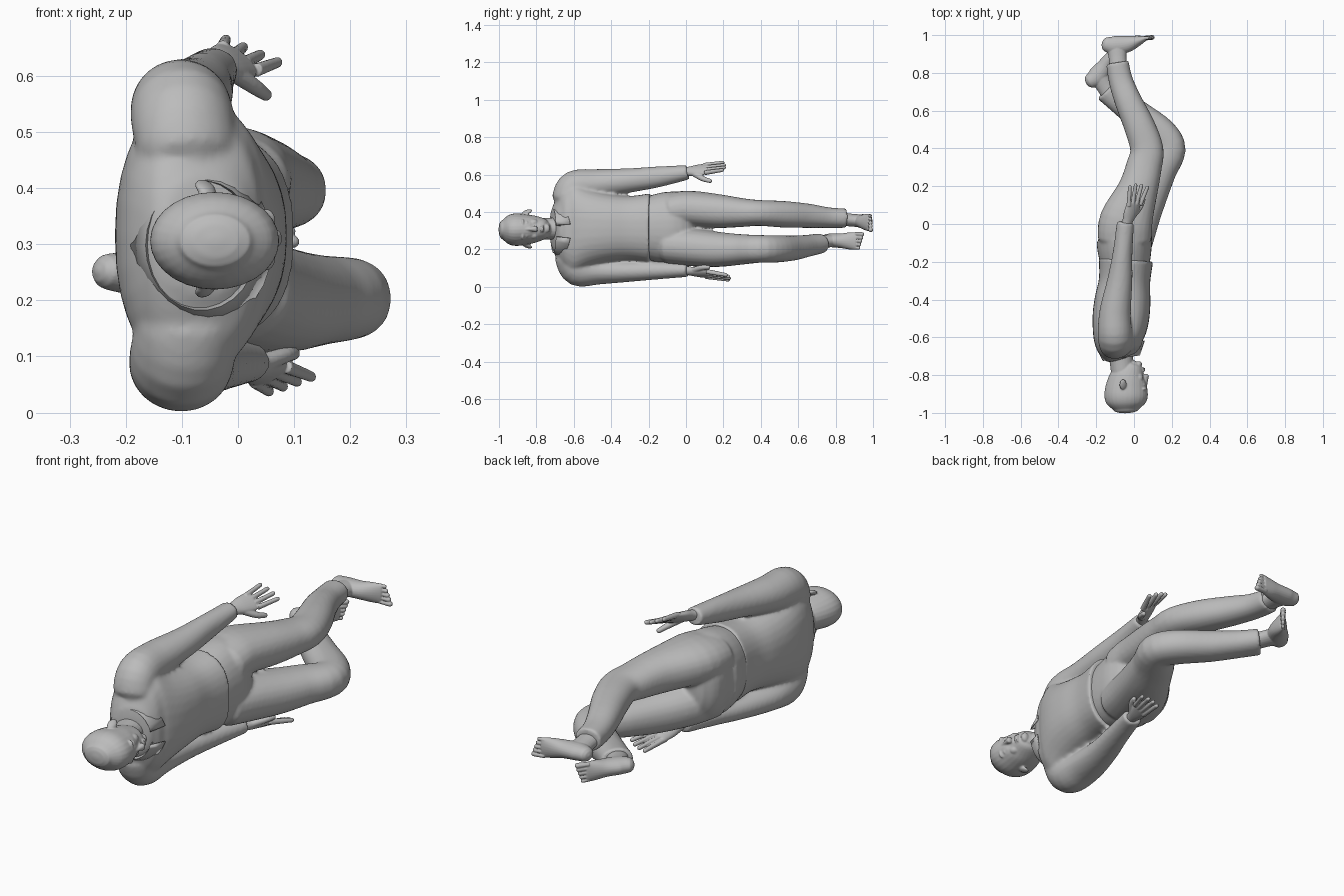
import bpy, bmesh, math
from mathutils import Vector

cube = bpy.data.objects.get("Cube")
if cube:
    bpy.data.objects.remove(cube, do_unlink=True)

grey = bpy.data.materials.new("plain_grey")
grey.use_nodes = True
grey.diffuse_color = (0.5, 0.5, 0.5, 1)
grey.node_tree.nodes["Principled BSDF"].inputs["Base Color"].default_value = (0.5, 0.5, 0.5, 1)


def finish(name, bm, angle=50):
    bmesh.ops.recalc_face_normals(bm, faces=bm.faces)
    mesh = bpy.data.meshes.new(name)
    bm.to_mesh(mesh)
    bm.free()
    mesh.materials.append(grey)
    obj = bpy.data.objects.new(name, mesh)
    bpy.context.collection.objects.link(obj)
    bpy.ops.object.select_all(action='DESELECT')
    obj.select_set(True)
    bpy.context.view_layer.objects.active = obj
    bpy.ops.object.shade_smooth_by_angle(angle=math.radians(angle))
    return obj


def fuse(name, parts, voxel, rounds):
    """Join parts into one skin and soften where they meet."""
    bpy.ops.object.select_all(action='DESELECT')
    for part in parts:
        part.select_set(True)
    bpy.context.view_layer.objects.active = parts[0]
    bpy.ops.object.join()
    obj = parts[0]
    obj.name = name
    skin = obj.modifiers.new("one_skin", 'REMESH')
    skin.mode = 'VOXEL'
    skin.voxel_size = voxel
    skin.use_smooth_shade = True
    soft = obj.modifiers.new("soften", 'SMOOTH')
    soft.factor = 0.5
    soft.iterations = rounds


def spline(keys, steps):
    """Catmull-Rom interpolation of rows of numbers."""
    rows = []
    for i in range(len(keys) - 1):
        p, q, r, s = keys[max(i - 1, 0)], keys[i], keys[i + 1], keys[min(i + 2, len(keys) - 1)]
        for k in range(steps):
            t = k / steps
            rows.append([b + t / 2 * (c - a + t * (2*a - 5*b + 4*c - d + t * (3*(b - c) + d - a)))
                         for a, b, c, d in zip(p, q, r, s)])
    return rows + [list(keys[-1])]


def loft(name, keys, wide=(0, 0, 1), tips=(0, 0), power=1.0, sides=24, steps=4):
    """Skin ellipses (x, y, z, half width along wide, half depth); tips round the ends."""
    rows = spline(keys, steps)
    centres = [Vector(r[:3]) for r in rows]
    frames = []
    for i, row in enumerate(rows):
        tangent = (centres[min(i + 1, len(rows) - 1)] - centres[max(i - 1, 0)]).normalized()
        u = Vector(wide)
        u = (u - tangent * u.dot(tangent)).normalized()
        frames.append((centres[i], tangent, u, row[3], row[4]))
    for end, sign in ((0, -1), (-1, 1)):
        if tips[end]:
            c, t, u, a, b = frames[end]
            for k in (1, 2, 3):
                f = k / 3 * math.radians(82)
                cap = (c + t * sign * tips[end] * math.sin(f), t, u, a * math.cos(f), b * math.cos(f))
                frames.insert(0 if end == 0 else len(frames), cap)
    bm = bmesh.new()
    rings = []
    for c, t, u, a, b in frames:
        v = t.cross(u)
        ring = []
        for k in range(sides):
            co, si = math.cos(math.tau * k / sides), math.sin(math.tau * k / sides)
            ring.append(bm.verts.new(c + u * a * math.copysign(abs(co) ** power, co)
                                     + v * b * math.copysign(abs(si) ** power, si)))
        rings.append(ring)
    for low, high in zip(rings, rings[1:]):
        for k in range(sides):
            n = (k + 1) % sides
            bm.faces.new((low[k], low[n], high[n], high[k]))
    bm.faces.new(rings[0])
    bm.faces.new(rings[-1])
    return finish(name, bm)


def ellipsoid(name, place, size, turn=(0, 0, 0)):
    bm = bmesh.new()
    bmesh.ops.create_uvsphere(bm, u_segments=16, v_segments=10, radius=1)
    obj = finish(name, bm)
    obj.location, obj.scale, obj.rotation_euler = place, size, turn
    return obj


def hand(side, wrist, knuckles, tips, thumb):
    wrist, thumb = Vector(wrist), Vector(thumb)
    first, last = (Vector(k) for k in knuckles)
    start, stop = (Vector(t) for t in tips)
    across = first - last
    middle = (first + last) / 2
    half = across.length / 2
    bulge = Vector((0, 0.018, 0))
    parts = [loft("palm", [(*wrist.lerp(middle, t), half * w, d) for t, w, d in
                           ((-0.25, 0.75, 0.024), (0.1, 0.8, 0.023), (0.5, 1.15, 0.021), (0.9, 1.25, 0.016))],
                  across, (0, 0.02))]
    for i in range(4):
        arch = bulge * math.sin(math.pi * (i + 0.6) / 4)
        base = first.lerp(last, i / 3) + arch * 0.5 - bulge
        tip = start.lerp(stop, i / 3) + arch
        parts.append(loft("finger", [(*base, 0.012, 0.013), (*base.lerp(tip, 0.5), 0.0105, 0.012),
                                     (*tip, 0.0095, 0.01)], across, (0, 0.01), sides=12))
    base = wrist.lerp(first, 0.3)
    bend = base.lerp(thumb, 0.55) + across * 0.2
    parts.append(loft("thumb", [(*base, 0.02, 0.018), (*bend, 0.015, 0.014), (*thumb, 0.011, 0.011)],
                      across, (0.01, 0.01), sides=12))
    fuse(side + "_hand", parts, 0.0028, 3)


def foot(side, ankle, heel, toe, big):
    ankle, heel, toe = Vector(ankle), Vector(heel), Vector(toe)
    length = toe - heel
    lift = ankle - heel
    lift = (lift - length * lift.dot(length) / length.length_squared).normalized()
    parts = [loft("foot", [(*(heel.lerp(toe, t) + lift * h), w, d) for t, h, w, d in
                           ((0.04, 0.006, 0.033, 0.04), (0.2, 0.016, 0.037, 0.051), (0.45, 0.014, 0.039, 0.044),
                            (0.65, 0.004, 0.045, 0.031), (0.82, -0.006, 0.047, 0.016))], tips=(0.03, 0.01))]
    joint = heel.lerp(toe, 0.23) + lift * 0.02
    parts.append(loft("ankle", [(*ankle, 0.036, 0.048), (*ankle.lerp(joint, 0.5), 0.034, 0.047),
                                (*joint, 0.035, 0.055)]))
    for i in range(5):
        size = 0.013 - 0.001 * i
        shift = Vector((0, 0, big * (0.037 - 0.0187 * i))) - lift * 0.008
        a, b = heel.lerp(toe, 0.78) + shift, heel.lerp(toe, 0.99 - 0.024 * i) + shift
        parts.append(loft("toe", [(*a, size * 0.75, size), (*b, size * 0.9, size)], tips=(0, size), sides=12))
    fuse(side + "_foot", parts, 0.003, 3)


# Shirt: body and two sleeves
body = loft("body", [(-.06, -.70, .315, .12, .09), (-.07, -.665, .315, .205, .115), (-.08, -.60, .315, .245, .135),
                     (-.07, -.50, .315, .205, .15), (-.06, -.40, .315, .181, .148),
                     (-.05, -.30, .315, .171, .136), (-.042, -.19, .315, .185, .144)],
            power=0.85, tips=(0.015, 0), sides=32)
top_sleeve = loft("sleeve", [(-.09, -.645, .47, .075, .09), (-.1, -.595, .53, .092, .092),
                             (-.1, -.47, .55, .08, .084), (-.075, -.30, .569, .065, .067),
                             (-.06, -.15, .588, .056, .052), (-.045, .01, .612, .039, .046)], tips=(0.05, 0))
bottom_sleeve = loft("sleeve", [(-.09, -.63, .16, .075, .09), (-.1, -.575, .097, .094, .094),
                                (-.1, -.46, .083, .07, .087), (-.072, -.30, .083, .056, .068),
                                (-.03, -.15, .088, .048, .054), (.015, .01, .09, .037, .046)], tips=(0.05, 0))
fuse("shirt", [body, top_sleeve, bottom_sleeve], 0.008, 8)

# Hands
hand("top", (-.04, .0, .615), ((.032, .115, .61), (-.028, .11, .65)),
     ((.07, .185, .624), (-.022, .19, .664)), (.05, .13, .566))
hand("bottom", (.018, .0, .088), ((.085, .125, .082), (.03, .12, .055)),
     ((.13, .205, .064), (.055, .22, .038)), (.10, .12, .105))

# Trousers: seat and two bent legs
seat = loft("seat", [(-.045, -.24, .315, .16, .125), (-.05, -.14, .315, .187, .143), (-.055, -.06, .315, .194, .145),
                     (-.085, .01, .312, .175, .11), (-.085, .06, .312, .13, .07)],
            power=0.9, tips=(0, 0.03), sides=32)
top_leg = loft("leg", [(-.05, -.08, .405, .098, .142), (-.04, .02, .416, .098, .141), (.02, .18, .404, .09, .107),
                       (.052, .30, .397, .077, .095), (.068, .395, .395, .069, .088), (.028, .52, .388, .071, .082),
                       (-.03, .65, .38, .065, .072), (-.07, .76, .37, .055, .064),
                       (-.088, .855, .367, .052, .06)], tips=(0.05, 0), power=0.9)
bottom_leg = loft("leg", [(-.04, -.08, .22, .1, .142), (.0, .03, .212, .102, .135), (.07, .17, .20, .094, .113),
                          (.13, .29, .20, .082, .098), (.188, .395, .203, .074, .086),
                          (.14, .48, .203, .073, .086), (.03, .57, .208, .067, .078),
                          (-.07, .65, .22, .058, .071), (-.145, .715, .232, .054, .071)],
                  tips=(0.05, 0), power=0.9)
fuse("trousers", [seat, top_leg, bottom_leg], 0.008, 7)

# Bare feet
foot("top", (-.083, .83, .362), (-.152, .955, .352), (.10, .98, .342), -1)
foot("bottom", (-.13, .695, .238), (-.238, .755, .252), (-.088, .937, .243), 1)

# Head with neck and face
parts = [loft("head", [(.0, -.735, .312, .03, .036), (-.006, -.75, .311, .05, .06), (-.028, -.80, .309, .07, .092),
                       (-.038, -.855, .307, .081, .109), (-.042, -.91, .306, .087, .115),
                       (-.042, -.95, .306, .077, .103), (-.041, -.98, .306, .052, .07)],
              tips=(0.012, 0.022), sides=28),
         loft("neck", [(-.08, -.64, .312, .07, .075), (-.07, -.70, .312, .059, .064), (-.06, -.78, .31, .058, .062)]),
         loft("nose", [(.055, -.865, .308, .009, .014), (.06, -.83, .309, .011, .014), (.066, -.802, .31, .017, .014)],
              tips=(0.008, 0.008), sides=12)]
for way in (1, -1):
    parts += [ellipsoid("brow", (.05, -.873, .308 + way * .03), (.018, .009, .026)),
              ellipsoid("eye", (.049, -.851, .308 + way * .031), (.012, .007, .014)),
              ellipsoid("cheek", (.025, -.815, .309 + way * .034), (.024, .026, .02)),
              ellipsoid("ear", (-.058, -.85, .31 + way * .09), (.02, .03, .01), (way * 0.4, way * 0.35, 0.2))]
parts += [ellipsoid("lip", (.046, y, .311), (.014, .005, .021)) for y in (-.777, -.765)]
parts.append(ellipsoid("chin", (.024, -.742, .312), (.02, .016, .024)))
fuse("head", parts, 0.004, 3)

# Folded collar, open at the throat with long front points
bm = bmesh.new()
strips = []
for k in range(25):
    turn = (k / 24 - 0.5) * 2 * math.radians(165)
    front = (1 - math.cos(turn)) / 2
    point = max(0, abs(turn) - 2.0) * 0.03
    strip = []
    for radius, y in ((0.095, -.67), (0.116, -.725), (0.147, -.675 + point)):
        strip.append(bm.verts.new((-.065 - math.cos(turn) * radius * 0.86, y + 0.03 * front,
                                   .298 + math.sin(turn) * radius)))
    strips.append(strip)
for a, b in zip(strips, strips[1:]):
    for j in range(2):
        bm.faces.new((a[j], b[j], b[j + 1], a[j + 1]))
collar = finish("shirt_collar", bm, 40)
thick = collar.modifiers.new("thickness", 'SOLIDIFY')
thick.thickness = 0.006
